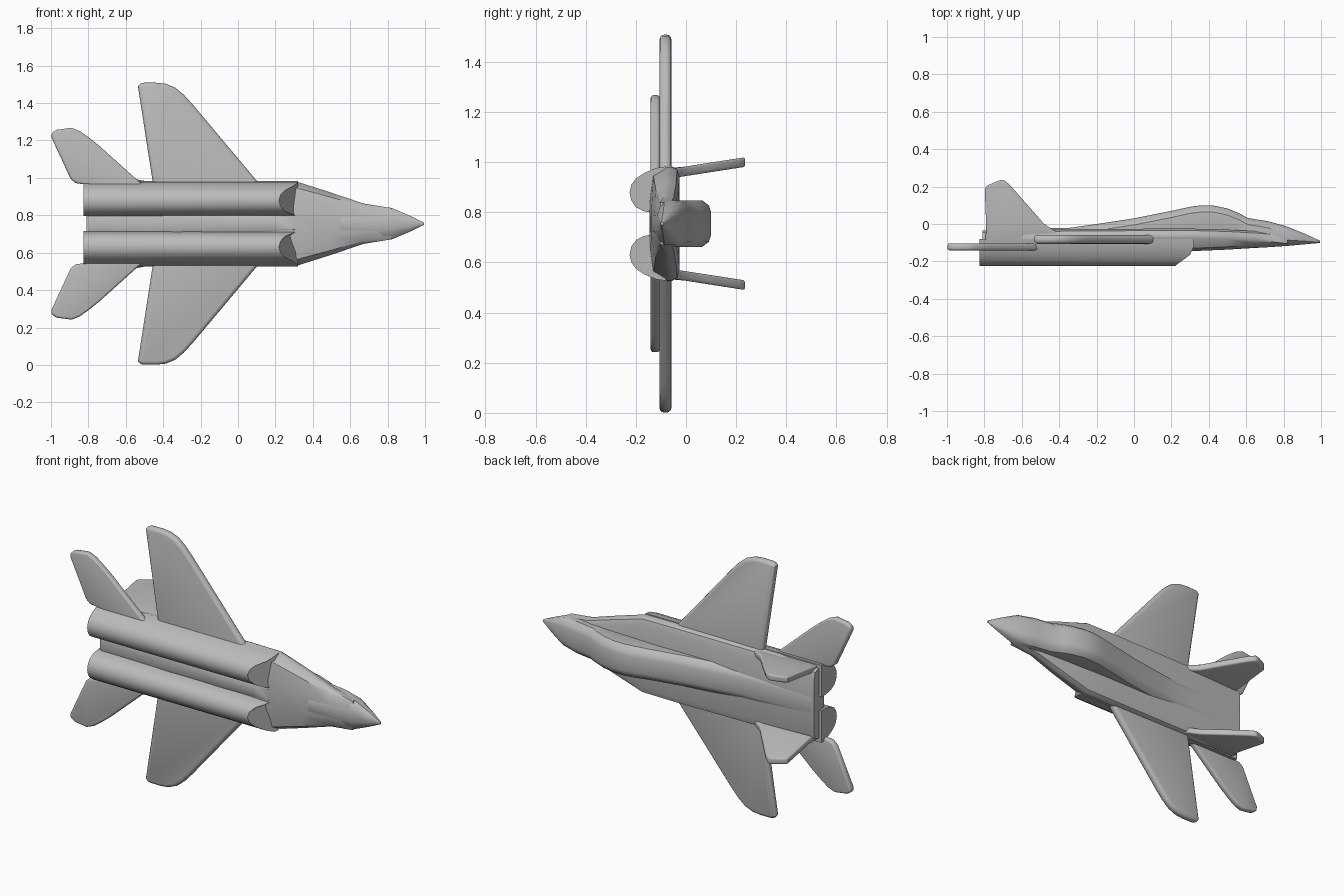
import bpy, bmesh, math
from mathutils import Vector

CZ = 0.755  # height of the symmetry plane
grey = bpy.data.materials.new("light grey")
grey.diffuse_color = (0.5, 0.5, 0.5, 1)


def finish(name, bm, bevel=0.0, segments=3):
    bmesh.ops.recalc_face_normals(bm, faces=bm.faces)
    me = bpy.data.meshes.new(name)
    bm.to_mesh(me)
    bm.free()
    me.materials.append(grey)
    ob = bpy.data.objects.new(name, me)
    bpy.context.collection.objects.link(ob)
    bpy.ops.object.select_all(action='DESELECT')
    ob.select_set(True)
    bpy.context.view_layer.objects.active = ob
    if bevel:
        mod = ob.modifiers.new("round", 'BEVEL')
        mod.width, mod.segments = bevel, segments
        mod.limit_method, mod.angle_limit = 'ANGLE', math.radians(50)
        bpy.ops.object.modifier_apply(modifier=mod.name)
    bpy.ops.object.shade_smooth_by_angle(angle=math.radians(35))
    return ob


def loft(name, rings, bevel=0.0):
    """Skin closed rings of points given as (x, y, offset from symmetry plane)."""
    bm = bmesh.new()
    rows = [[bm.verts.new((x, y, CZ + s)) for x, y, s in r] for r in rings]
    n = len(rows[0])
    for a, b in zip(rows, rows[1:]):
        for i in range(n):
            j = (i + 1) % n
            bm.faces.new((a[i], a[j], b[j], b[i]))
    bm.faces.new(rows[0])
    bm.faces.new(rows[-1])
    return finish(name, bm, bevel)


def symmetric(x, half):
    """Full ring from a half section listed from top to bottom."""
    return [(x, y, s) for y, s in half] + [(x, y, -s) for y, s in reversed(half)]


# Central fuselage with nose, canopy hump and spine: x, top, bottom, half width
stations = [(-0.80, -0.035, -0.13, 0.09), (-0.45, -0.022, -0.135, 0.09),
            (-0.34, -0.02, -0.14, 0.09), (-0.20, 0.0, -0.14, 0.09),
            (0.0, 0.03, -0.145, 0.09), (0.2, 0.07, -0.145, 0.09),
            (0.3, 0.092, -0.145, 0.092), (0.36, 0.1, -0.143, 0.093),
            (0.42, 0.1, -0.14, 0.093), (0.5, 0.083, -0.136, 0.093),
            (0.56, 0.058, -0.133, 0.093), (0.61, 0.032, -0.13, 0.093),
            (0.72, 0.014, -0.124, 0.093), (0.82, -0.014, -0.117, 0.085),
            (0.92, -0.055, -0.108, 0.042), (0.995, -0.09, -0.101, 0.006)]
rings = []
for x, t, b, w in stations:
    h = t - b
    c = min(0.035, h * 0.3)
    rings.append(symmetric(x, [(t, w * 0.5), (t - c * 0.25, w * 0.78), (t - c, w),
                               (b + h * 0.3, w), (b + h * 0.12, w * 0.75), (b, w * 0.35)]))
loft("fuselage", rings)

# Broad flat body with leading edge extensions: x, half width, top, bottom
body = [(-0.81, 0.205, -0.035, -0.125), (-0.55, 0.225, -0.03, -0.13),
        (0.1, 0.228, -0.025, -0.135), (0.31, 0.226, -0.025, -0.145),
        (0.5, 0.166, -0.03, -0.137), (0.67, 0.108, -0.04, -0.125),
        (0.82, 0.084, -0.055, -0.115)]
loft("body_plate", [symmetric(x, [(t, w * 0.8), (t - 0.01, w * 0.95), (t - 0.03, w),
                                  (t - 0.05, w), (b + 0.015, w * 0.85), (b, w * 0.4)])
                    for x, w, t, b in body])

# Engine nacelles with slanted intakes
section = [(-0.08, 0.228), (-0.12, 0.222), (-0.165, 0.203), (-0.2, 0.18),
           (-0.218, 0.155), (-0.225, 0.125), (-0.219, 0.093), (-0.2, 0.066),
           (-0.17, 0.05), (-0.12, 0.04), (-0.08, 0.04)]


def intake_x(y):
    return 0.32 if y > -0.15 else 0.32 + (y + 0.15) * 1.35


for side, sg in (("upper", 1), ("lower", -1)):
    loft("engine_nacelle_" + side, [
        [(-0.825, y * 0.98 - 0.003, s * sg) for y, s in section],
        [(-0.81, y, s * sg) for y, s in section],
        [(intake_x(y), y, s * sg) for y, s in section]])

# Wings and tailplanes: outlines as (x, offset), thickness range in y
wing = [(0.16, 0.17), (0.1, 0.23), (-0.24, 0.635), (-0.29, 0.69), (-0.335, 0.727),
        (-0.385, 0.748), (-0.44, 0.754), (-0.52, 0.754), (-0.535, 0.735),
        (-0.457, 0.23), (-0.45, 0.17)]
tail = [(-0.46, 0.17), (-0.54, 0.235), (-0.74, 0.415), (-0.80, 0.463), (-0.845, 0.495),
        (-0.89, 0.513), (-0.97, 0.502), (-0.997, 0.485), (-0.997, 0.46),
        (-0.895, 0.24), (-0.87, 0.218), (-0.79, 0.205), (-0.78, 0.17)]
for name, outline, y0, y1, r in (("wing", wing, -0.106, -0.058, 0.02),
                                 ("tailplane", tail, -0.141, -0.104, 0.012)):
    for side, sg in (("upper", 1), ("lower", -1)):
        loft(name + "_" + side, [[(x, y, s * sg) for x, s in outline] for y in (y0, y1)], r)

# Canted tail fins: outline as (x, y), leaning outward with height
fin = [(-0.40, -0.05), (-0.45, -0.02), (-0.485, 0.005), (-0.55, 0.08), (-0.665, 0.21),
       (-0.70, 0.238), (-0.73, 0.23), (-0.785, 0.205), (-0.798, 0.19),
       (-0.79, -0.02), (-0.795, -0.09), (-0.45, -0.09)]
for side, sg in (("upper", 1), ("lower", -1)):
    loft("tail_fin_" + side,
         [[(x, y, sg * (base + 0.155 * max(y, -0.05))) for x, y in fin]
          for base in (0.19, 0.228)], 0.01)
